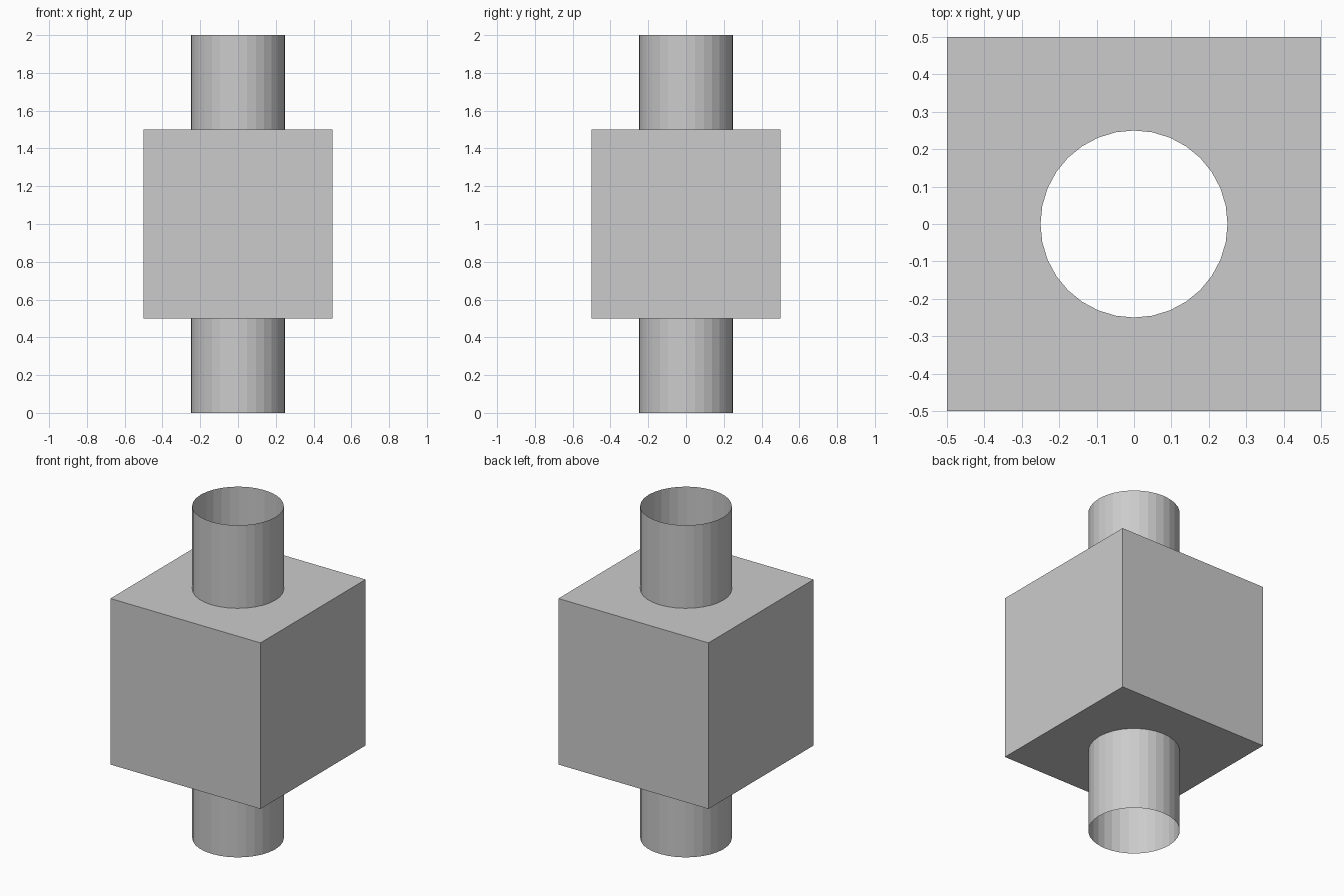
import bpy, bmesh, math

if "Cube" in bpy.data.objects:
    bpy.data.objects.remove(bpy.data.objects["Cube"])

SIDES, R, HALF = 32, 0.25, 0.5

# Open-ended tube running the full height
bpy.ops.mesh.primitive_cylinder_add(vertices=SIDES, radius=R, depth=2,
                                    end_fill_type='NOTHING', location=(0, 0, 1))
bpy.context.object.name = "tube"


def ring(bm, z, square):
    """Circle of verts, or the same verts pushed out onto a square."""
    verts = []
    for i in range(SIDES):
        a = 2 * math.pi * i / SIDES
        c, s = math.cos(a), math.sin(a)
        r = HALF / max(abs(c), abs(s)) if square else R
        verts.append(bm.verts.new((r * c, r * s, z)))
    return verts


# Cube block with a round opening in its top and bottom faces
bm = bmesh.new()
rings = [ring(bm, 0.5, False), ring(bm, 0.5, True),
         ring(bm, 1.5, True), ring(bm, 1.5, False)]
for lo, hi in zip(rings, rings[1:]):
    for i in range(SIDES):
        j = (i + 1) % SIDES
        bm.faces.new((lo[i], lo[j], hi[j], hi[i]))
mesh = bpy.data.meshes.new("block")
bm.to_mesh(mesh)
bm.free()
block = bpy.data.objects.new("block", mesh)
bpy.context.collection.objects.link(block)
